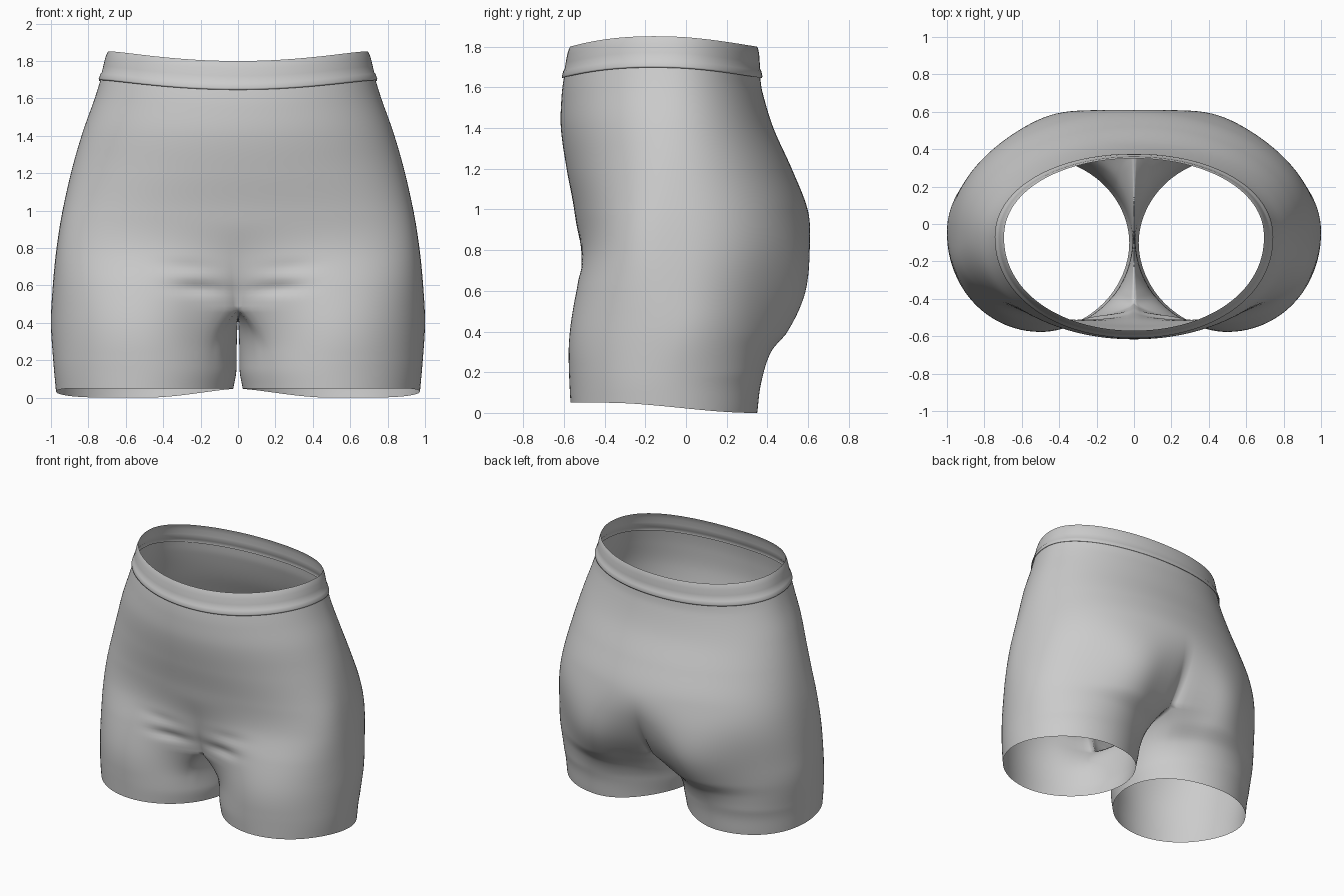
import bpy, bmesh, math

if "Cube" in bpy.data.objects:
    bpy.data.objects.remove(bpy.data.objects["Cube"])

# Profiles by height: (z, value)
WIDTH = [(0, .97), (.2, .988), (.4, 1.0), (.6, .99), (.8, .97), (1, .938), (1.2, .89),
         (1.38, .832), (1.54, .77), (1.65, .735), (1.8, .695)]
FRONT = [(0, -.565), (.2, -.575), (.4, -.577), (.6, -.56), (.8, -.53), (1, -.55), (1.2, -.587),
         (1.4, -.615), (1.55, -.612), (1.65, -.60), (1.8, -.57)]
BACK = [(0, .35), (.15, .37), (.3, .42), (.4, .50), (.6, .595), (.8, .625), (1, .598),
        (1.2, .52), (1.4, .43), (1.58, .375), (1.65, .365), (1.8, .35)]
M, K = 72, 26            # outer and inner columns of one leg
LEG_ROWS, BODY_ROWS = 26, 60
ALPHA = math.radians(40)  # half angle of the inner thigh
YC = -.07
Z_LOW, Z_FRONT, Z_BACK = .42, .47, .48   # crotch seam heights


def lerp(a, b, t):
    return a + (b - a) * t


def smooth(a, b, v):
    t = min(1, max(0, (v - a) / (b - a)))
    return t * t * (3 - 2 * t)


def prof(tab, z):
    """Smooth curve through the profile points."""
    z = min(max(z, tab[0][0]), tab[-1][0])
    i = max(j for j in range(len(tab) - 1) if tab[j][0] <= z)

    def slope(j):
        a, b = tab[max(j - 1, 0)], tab[min(j + 1, len(tab) - 1)]
        return (b[1] - a[1]) / (b[0] - a[0])
    (z0, v0), (z1, v1) = tab[i], tab[i + 1]
    h = z1 - z0
    t = (z - z0) / h
    return (v0 * (1 + 2 * t) * (1 - t) ** 2 + slope(i) * h * t * (1 - t) ** 2
            + v1 * t * t * (3 - 2 * t) - slope(i + 1) * h * t * t * (1 - t))


def power(v, e):
    return math.copysign(abs(v) ** e, v)


def leg_xy(theta, z):
    """Leg section, theta measured from the inner thigh over the front."""
    inner = .008 + .022 * (1 - smooth(0, .16, z))
    a, f, b = prof(WIDTH, z), prof(FRONT, z), prof(BACK, z)
    yc = lerp(-.1, -.03, smooth(.1, .5, z))
    c, s = math.cos(theta), math.sin(theta)
    e = 1.03 if c > 0 else 1
    x = (a + inner) / 2 - (a - inner) / 2 * power(c, e)
    if s > 0:
        return x, yc + s ** e * (f - yc)
    # Buttock swells over the inner part of the back only
    swell = max(0, b - .38) * 1.17 * math.exp(-((x - .32) / .36) ** 2) * smooth(0, .75, -s)
    return x, yc + abs(s) ** e * (min(b, .38) - yc) + swell


def body_xy(phi, z, grow=0):
    """Half of the hip section, phi from front centre to back centre."""
    a, f, b = prof(WIDTH, z) + grow, prof(FRONT, z) - grow, prof(BACK, z) + grow
    c, s = math.cos(phi), math.sin(phi)
    e = lerp(.65 if c > 0 else .85, .95, smooth(.7, 1.3, z))
    return a * abs(s) ** .97 if s > 1e-6 else 0, YC + abs(c) ** e * (f - YC if c > 0 else b - YC)


def lift(phi, z):
    """The waist rises at the sides."""
    return z + .05 * math.sin(phi) ** 2 * (1 + .35 * math.cos(phi)) * smooth(1.0, 1.6, z)


def outer(i, z, t):
    """Outer column: a leg section that turns into the hip section."""
    u = i / M
    x, y = leg_xy(lerp(ALPHA, 2 * math.pi - ALPHA, u), z)
    k = min(i, M - i)
    x *= 1 - t ** 4 * math.exp(-(k / 3) ** 2)
    bx, by = body_xy(math.pi * u, z)
    w = lerp(smooth(.25, .95, z), smooth(.28, 1.0, z), smooth(.3, .7, u))
    x, y = lerp(x, bx, w), lerp(y, by, w)
    if u < .5:  # groin folds
        for zf, amp, xf in ((.585, .02, .22), (.70, .008, .28)):
            d = z - zf - .05 * (x - xf)
            y += amp * math.exp(-(d / .035) ** 2 - ((x - xf) / .14) ** 2)
    return x, y


def inner_leg(j, z, t):
    """Inner thigh column, closing on the centre seam at the crotch."""
    s = 1 - 2 * j / K   # +1 back, -1 front
    x, y = leg_xy(-ALPHA * s, z)
    end, ze = (0, Z_FRONT) if s < 0 else (M, Z_BACK)
    ye = outer(end, ze, 1)[1] - leg_xy(-math.copysign(ALPHA, s), ze)[1]
    return x * (1 - t ** 4), y + t ** 3 * s * s * ye


def finish(name, bm):
    bmesh.ops.recalc_face_normals(bm, faces=bm.faces)
    me = bpy.data.meshes.new(name)
    bm.to_mesh(me)
    bm.free()
    ob = bpy.data.objects.new(name, me)
    bpy.context.collection.objects.link(ob)
    for p in me.polygons:
        p.use_smooth = True
    m = ob.modifiers.new("Mirror", 'MIRROR')
    m.use_clip = True
    m.merge_threshold = .0005
    return ob


def skin(bm, rows, closed):
    for lo, hi in zip(rows, rows[1:]):
        n = len(hi)
        for i in range(n if closed else n - 1):
            k = (i + 1) % n
            bm.faces.new((lo[i], lo[k], hi[k], hi[i]))


# Shorts: leg tube up to the crotch ring, then the open hip half
bm = bmesh.new()
legs = []
for r in range(LEG_ROWS + 1):
    t = r / LEG_ROWS
    row = []
    for n in range(M + K):
        if n <= M:
            top, fn, idx = lerp(Z_FRONT, Z_BACK, n / M), outer, n
        else:
            idx, fn = n - M, inner_leg
            s = 1 - 2 * idx / K
            top = Z_LOW + abs(s) ** 2.2 * ((Z_FRONT if s < 0 else Z_BACK) - Z_LOW)
        hx, hy = fn(idx, .03, 0)
        hem = .05 - .05 * smooth(-.4, .34, hy) * smooth(-.1, .5, hx)
        z = lerp(hem, top, t)
        x, y = fn(idx, z, t)
        row.append(bm.verts.new((x, y, z)))
    legs.append(row)
skin(bm, legs, True)
hips = [legs[-1][:M + 1]]
for r in range(1, BODY_ROWS + 1):
    row = []
    for i in range(M + 1):
        z = lerp(lerp(Z_FRONT, Z_BACK, i / M), 1.66, r / BODY_ROWS)
        x, y = outer(i, z, 1)
        row.append(bm.verts.new((x, y, lift(math.pi * i / M, z))))
    hips.append(row)
skin(bm, hips, False)
finish("shorts_body", bm)

# Waistband: folded lower edge, shallow step, plain top
bm = bmesh.new()
band = []
for z, g in ((1.66, 0), (1.648, .003), (1.646, .008), (1.655, .011), (1.68, .009),
             (1.69, .004), (1.72, .005), (1.76, .006), (1.785, .004), (1.80, 0)):
    row = []
    for i in range(M + 1):
        phi = math.pi * i / M
        x, y = body_xy(phi, z, g)
        row.append(bm.verts.new((x, y, lift(phi, z))))
    band.append(row)
skin(bm, band, False)
finish("waistband", bm)
